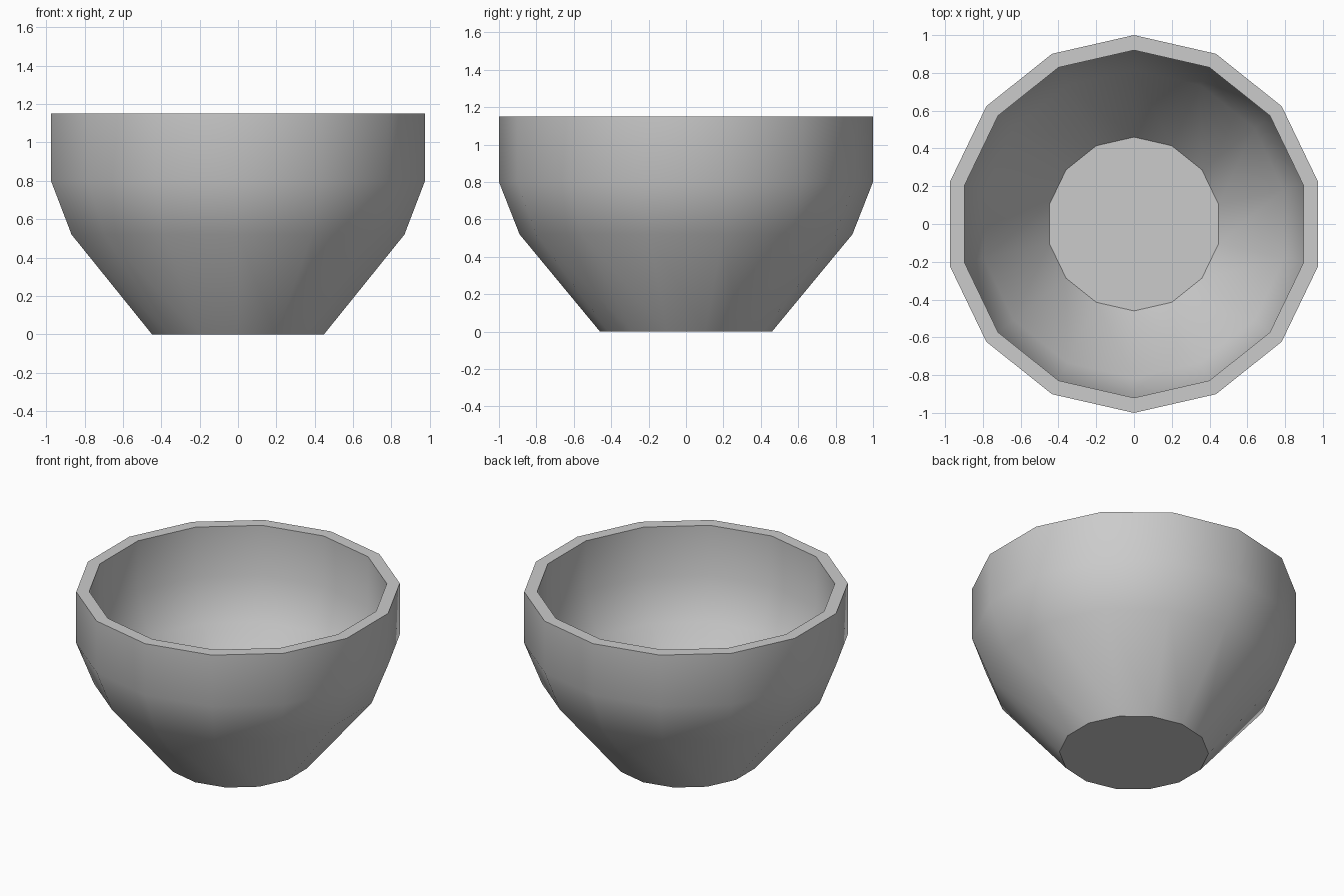
import bpy, bmesh
from math import radians, sin, cos, pi

if "Cube" in bpy.data.objects:
    bpy.data.objects.remove(bpy.data.objects["Cube"])

SIDES = 14

# cross-section (radius, height): outer wall from the foot up, over the rim, down to the inner floor
profile = [(0.46, 0), (0.89, 0.52), (1.0, 0.8), (1.0, 1.15),
           (0.92, 1.15), (0.92, 0.81), (0.815, 0.54), (0.46, 0.09)]

bm = bmesh.new()
rings = []
for r, z in profile:
    rings.append([bm.verts.new((r * sin(2 * pi * i / SIDES), r * cos(2 * pi * i / SIDES), z))
                  for i in range(SIDES)])

# walls and rim
for a, b in zip(rings, rings[1:]):
    for i in range(SIDES):
        j = (i + 1) % SIDES
        bm.faces.new((a[i], a[j], b[j], b[i]))

# underside and inner floor
bm.faces.new(rings[0])
bm.faces.new(rings[-1])
bmesh.ops.recalc_face_normals(bm, faces=bm.faces)

mesh = bpy.data.meshes.new("bowl")
bm.to_mesh(mesh)
bm.free()
bowl = bpy.data.objects.new("bowl", mesh)
bpy.context.collection.objects.link(bowl)

# smooth walls, crisp rim and foot
bpy.context.view_layer.objects.active = bowl
bowl.select_set(True)
bpy.ops.object.shade_smooth_by_angle(angle=radians(30))
